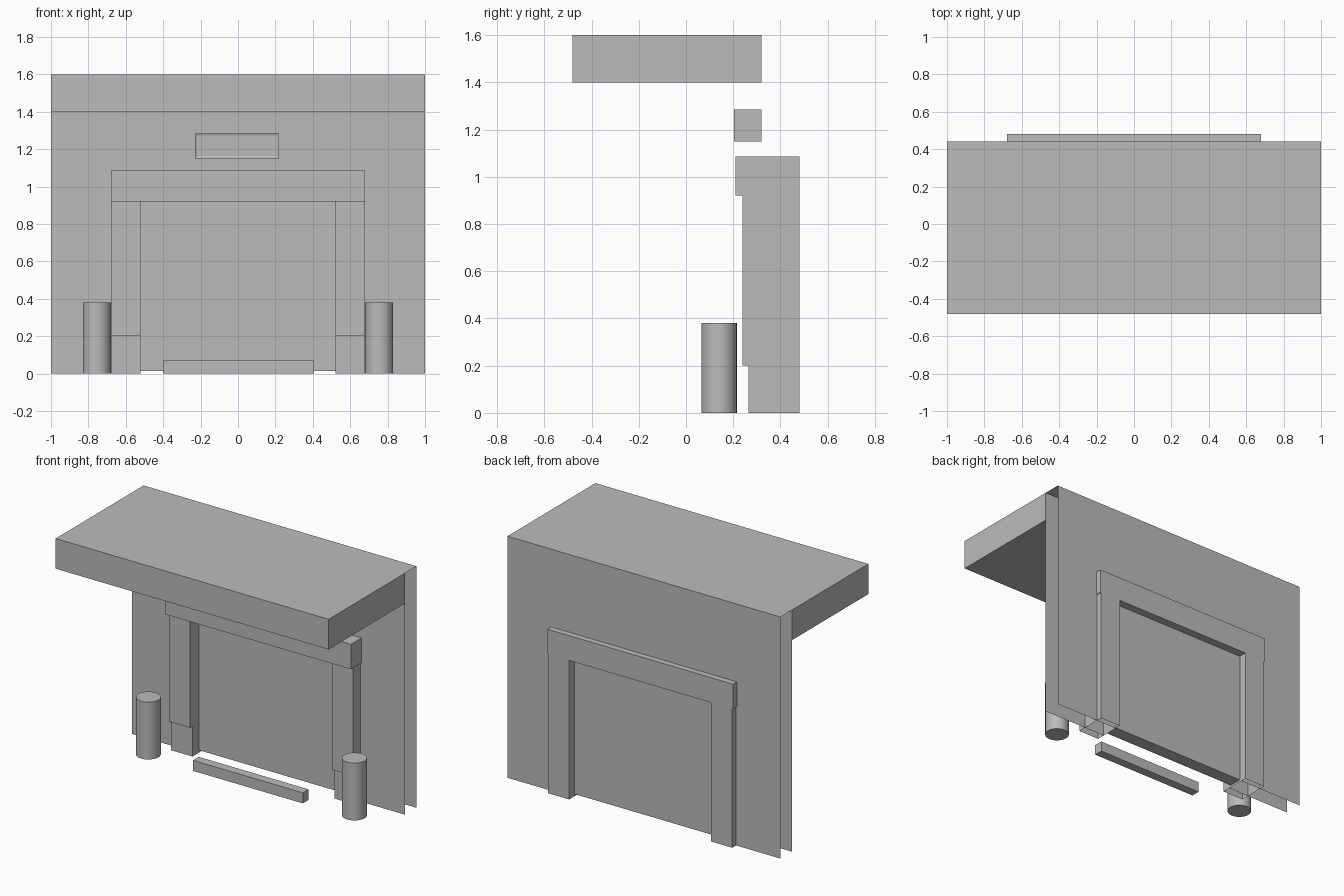
import bpy, bmesh

cube = bpy.data.objects.get("Cube")
if cube:
    bpy.data.objects.remove(cube, do_unlink=True)

grey = bpy.data.materials.new("plain_grey")
grey.use_nodes = True
grey.diffuse_color = (0.5, 0.5, 0.5, 1)
grey.node_tree.nodes["Principled BSDF"].inputs["Base Color"].default_value = (0.5, 0.5, 0.5, 1)


def finish(name, bm):
    mesh = bpy.data.meshes.new(name)
    bm.to_mesh(mesh)
    bm.free()
    mesh.materials.append(grey)
    obj = bpy.data.objects.new(name, mesh)
    bpy.context.collection.objects.link(obj)
    return obj


def box_mesh(x, y, z):
    """Box from (low, high) pairs."""
    bm = bmesh.new()
    bmesh.ops.create_cube(bm, size=1)
    for v in bm.verts:
        v.co = [pair[c > 0] for pair, c in zip((x, y, z), v.co)]
    bm.normal_update()
    return bm


def remove_faces(bm, test):
    bmesh.ops.delete(bm, geom=[f for f in bm.faces if test(f)], context='FACES')


def box(name, x, y, z):
    return finish(name, box_mesh(x, y, z))


def sheet(name, points, front):
    """Single flat face through the given points."""
    bm = bmesh.new()
    face = bm.faces.new([bm.verts.new(p) for p in points])
    face.normal_update()
    if (face.normal.y < 0) != front:
        face.normal_flip()
    return finish(name, bm)


# Thin walls with a doorway, open at the sides
DOOR_X, DOOR_Z, TOP = 0.52, 0.92, 1.6
FRONT, BACK = 0.32, 0.44
half = [(DOOR_X, DOOR_Z), (DOOR_X, 0), (1, 0), (1, TOP)]
outline = half + [(-x, z) for x, z in reversed(half)]
for name, y in (("front_wall", FRONT), ("back_wall", BACK)):
    sheet(name, [(x, y, z) for x, z in outline], y == FRONT)

# Canopy, open at the back, with the roof carried to the back wall
bm = box_mesh((-1, 1), (-0.48, FRONT), (1.4, TOP))
remove_faces(bm, lambda f: f.normal.y > 0.5)
finish("canopy", bm)
bm = bmesh.new()
bm.faces.new([bm.verts.new(p) for p in
              ((-1, FRONT, TOP), (1, FRONT, TOP), (1, BACK, TOP), (-1, BACK, TOP))])
finish("roof_strip", bm)

# Door frame: header, posts and open-bottomed plinths
box("header", (-0.68, 0.68), (0.21, 0.48), (DOOR_Z, 1.085))
for side, s in (("left", 1), ("right", -1)):
    xs = sorted((s * DOOR_X, s * 0.675))
    bm = box_mesh(xs, (0.24, 0.48), (0.2, DOOR_Z))
    finish(side + "_post", bm)
    bm = box_mesh(xs, (0.265, 0.48), (0, 0.2))
    remove_faces(bm, lambda f: abs(f.normal.z) > 0.5)
    finish(side + "_plinth", bm)

    # Bollard beside the doorway
    bpy.ops.mesh.primitive_cylinder_add(vertices=32, radius=0.075, depth=0.38,
                                        location=(s * 0.755, 0.14, 0.19))
    bollard = bpy.context.object
    bollard.name = side + "_bollard"
    bollard.data.materials.append(grey)
    bpy.ops.object.shade_smooth_by_angle()

# Door panel just above the ground
box("door", (-DOOR_X, DOOR_X), (0.335, 0.425), (0.015, DOOR_Z))

# Low kerb in front of the door
box("kerb", (-0.4, 0.405), (0.1, 0.16), (0, 0.07))

# Wall lamp box with a framed front
bm = box_mesh((-0.23, 0.22), (0.203, FRONT), (1.15, 1.285))
front = [f for f in bm.faces if f.normal.y < -0.5]
bmesh.ops.inset_region(bm, faces=front, thickness=0.018, depth=-0.005)
finish("lamp_box", bm)
